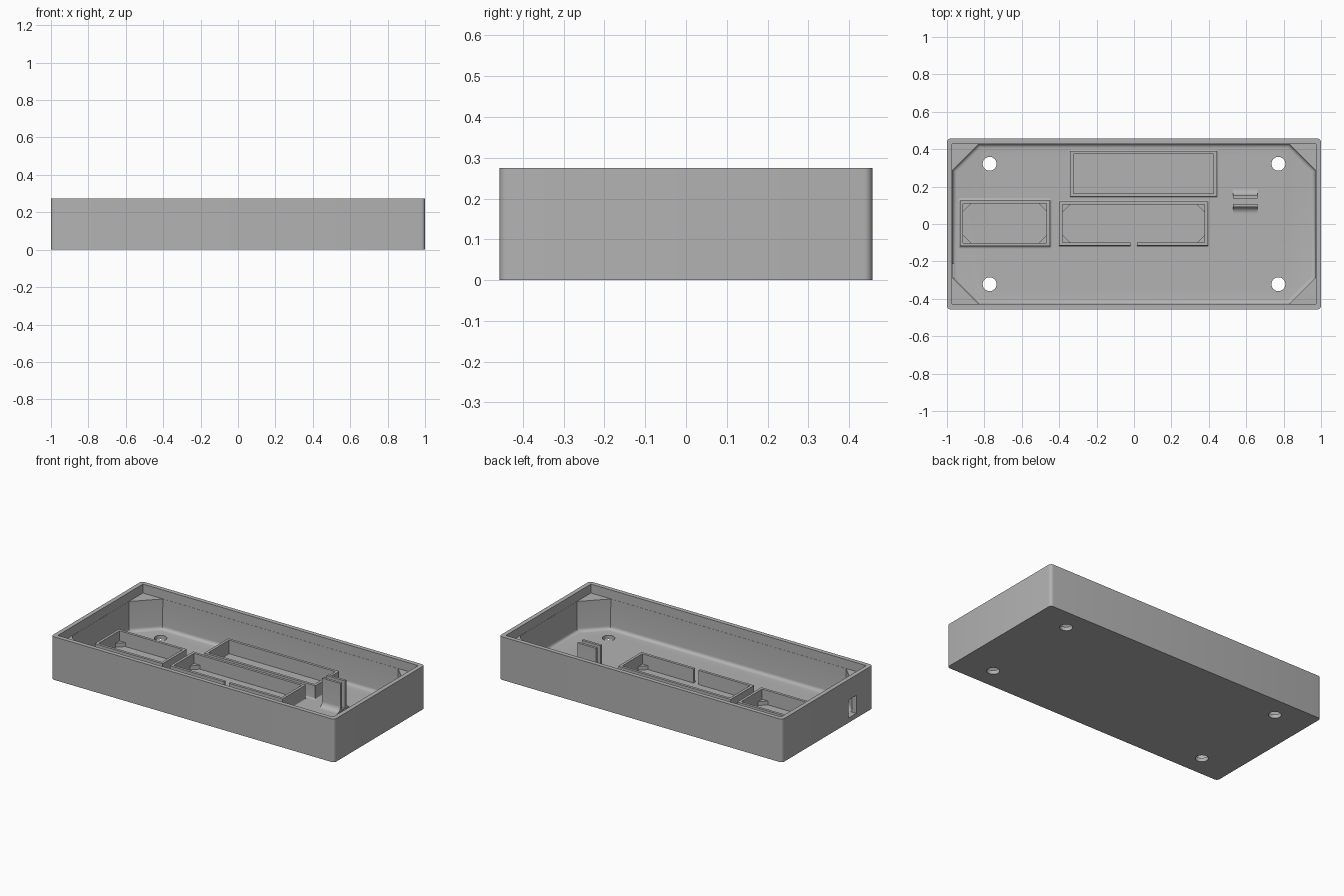
import bpy, bmesh
from math import pi, sin, cos, radians

cube = bpy.data.objects.get("Cube")
if cube:
    bpy.data.objects.remove(cube, do_unlink=True)

plastic = bpy.data.materials.new("grey plastic")
plastic.use_nodes = True
GREY = (0.45, 0.45, 0.45, 1)
plastic.diffuse_color = GREY
plastic.node_tree.nodes["Principled BSDF"].inputs["Base Color"].default_value = GREY

FLOOR, SUNK = 0.025, 0.012
N = 6  # points per corner


def finish(name, bm):
    bmesh.ops.remove_doubles(bm, verts=bm.verts, dist=1e-5)
    bmesh.ops.recalc_face_normals(bm, faces=bm.faces)
    me = bpy.data.meshes.new(name)
    bm.to_mesh(me)
    bm.free()
    me.materials.append(plastic)
    ob = bpy.data.objects.new(name, me)
    bpy.context.collection.objects.link(ob)
    return ob


def smooth(ob):
    bpy.ops.object.select_all(action='DESELECT')
    ob.select_set(True)
    bpy.context.view_layer.objects.active = ob
    bpy.ops.object.shade_smooth_by_angle(angle=radians(30))


def rect_loop(bm, cx, cy, hx, hy, z, size=0, style="round"):
    """Rectangle whose corners are rounded or cut straight."""
    verts = []
    for k, (sx, sy) in enumerate(((1, 1), (-1, 1), (-1, -1), (1, -1))):
        for i in range(N):
            t = i / (N - 1)
            a = (k + t) * pi / 2
            if style == "round":
                x, y = sx * (hx - size) + size * cos(a), sy * (hy - size) + size * sin(a)
            else:
                u = t if k % 2 == 0 else 1 - t
                x, y = sx * (hx - size * u), sy * (hy - size * (1 - u))
            verts.append(bm.verts.new((cx + x, cy + y, z)))
    return verts


def bridge(bm, loops):
    for a, b in zip(loops, loops[1:]):
        for i in range(len(a)):
            j = (i + 1) % len(a)
            bm.faces.new((a[i], a[j], b[j], b[i]))


def prism(name, points, axis, lo, hi):
    """Extrude a closed 2D profile along x or z."""
    bm = bmesh.new()
    rings = [[bm.verts.new((d, p, q) if axis == "x" else (p, q, d)) for p, q in points]
             for d in (lo, hi)]
    bridge(bm, rings)
    for r in rings:
        bm.faces.new(r)
    return finish(name, bm)


def cut(target, cutter):
    cutter.hide_render = True
    mod = target.modifiers.new("cut", 'BOOLEAN')
    mod.operation, mod.solver, mod.object = 'DIFFERENCE', 'EXACT', cutter
    bpy.context.view_layer.objects.active = target
    bpy.ops.object.modifier_apply(modifier=mod.name)
    bpy.data.objects.remove(cutter, do_unlink=True)


# Open tray with corner blocks and a filleted floor
bm = bmesh.new()
HX, HY, TOP, WALL, LEDGE, R = 1.0, 0.457, 0.275, 0.028, 0.218, 0.022
ix, iy = HX - WALL, HY - WALL
loops = [rect_loop(bm, 0, 0, HX, HY, z, 0.02) for z in (0, TOP)]
loops += [rect_loop(bm, 0, 0, ix, iy, z, 0.003) for z in (TOP, LEDGE)]
loops.append(rect_loop(bm, 0, 0, ix - 0.001, iy - 0.001, LEDGE, 0.14, "cut"))
for i in range(7):
    a = i / 6 * pi / 2
    d = 0.001 + R * (1 - cos(a))
    loops.append(rect_loop(bm, 0, 0, ix - d, iy - d, FLOOR + R * (1 - sin(a)),
                           0.14 - 0.6 * d, "cut"))
bridge(bm, loops)
bm.faces.new(loops[0])
bm.faces.new(loops[-1])
tray = finish("tray", bm)

# Screw holes and cable opening
for sx in (-1, 1):
    for sy in (-1, 1):
        circle = [(sx * 0.772 + 0.037 * cos(i * pi / 16), sy * 0.322 + 0.037 * sin(i * pi / 16))
                  for i in range(32)]
        cut(tray, prism("hole_cutter", circle, "z", -0.05, 0.1))
opening = [(-0.29, 0.03), (-0.21, 0.03), (-0.21, 0.145), (-0.29, 0.145)]
cut(tray, prism("opening_cutter", opening, "x", -1.1, -0.94))
smooth(tray)


# Walled compartments with small fillets at the foot
def compartment(name, x0, x1, y0, y1, top, foot):
    cx, cy, hx, hy = (x0 + x1) / 2, (y0 + y1) / 2, (x1 - x0) / 2, (y1 - y0) / 2
    t = 0.017
    bm = bmesh.new()
    loops = [rect_loop(bm, cx, cy, hx - t, hy - t, z) for z in (SUNK, top)]
    loops.append(rect_loop(bm, cx, cy, hx, hy, top, 0.002))
    for i in range(5):
        a = i / 4 * pi / 2
        d = foot * (1 - cos(a))
        loops.append(rect_loop(bm, cx, cy, hx + d, hy + d, FLOOR + foot * (1 - sin(a)), 0.002 + d))
    loops.append(rect_loop(bm, cx, cy, hx + foot, hy + foot, SUNK, 0.002 + foot))
    bridge(bm, loops + loops[:1])
    return finish(name, bm)


def corner_rests(name, x0, x1, y0, y1, leg):
    for side, x, dx in (("right", x0, leg), ("left", x1, -leg)):
        for end, y, dy in (("front", y0, leg), ("back", y1, -leg)):
            prism(f"{name}_{end}_{side}_rest", [(x, y), (x + dx, y), (x, y + dy)], "z", SUNK, 0.05)


side_bay = compartment("side_compartment", -0.93, -0.45, -0.118, 0.126, 0.115, 0.012)
middle_bay = compartment("middle_compartment", -0.4, 0.395, -0.116, 0.12, 0.115, 0.006)
back_bay = compartment("back_compartment", -0.341, 0.443, 0.147, 0.39, 0.112, 0.008)
corner_rests("side", -0.92, -0.46, -0.108, 0.116, 0.055)
corner_rests("middle", -0.39, 0.385, -0.106, 0.11, 0.055)

# Wire notch in the front wall of the middle compartment
notch = [(-0.018, -0.15), (0.016, -0.15), (0.016, -0.08), (-0.018, -0.08)]
cut(middle_bay, prism("notch_cutter", notch, "z", FLOOR, 0.2))
for bay in (side_bay, middle_bay, back_bay):
    smooth(bay)

# Slotted upright clip with curved feet
F = 0.035
half = [(0.014, 0.03), (0.014, 0.205), (0.03, 0.205)]
half += [(0.03 + F * (1 - cos(a)), FLOOR + F * (1 - sin(a)))
         for a in (i / 8 * pi / 2 for i in range(9))]
half.append((0.03 + F, SUNK))
profile = [(0.122 - d, z) for d, z in reversed(half)] + [(0.122 + d, z) for d, z in half]
smooth(prism("clip", profile, "x", 0.53, 0.66))
